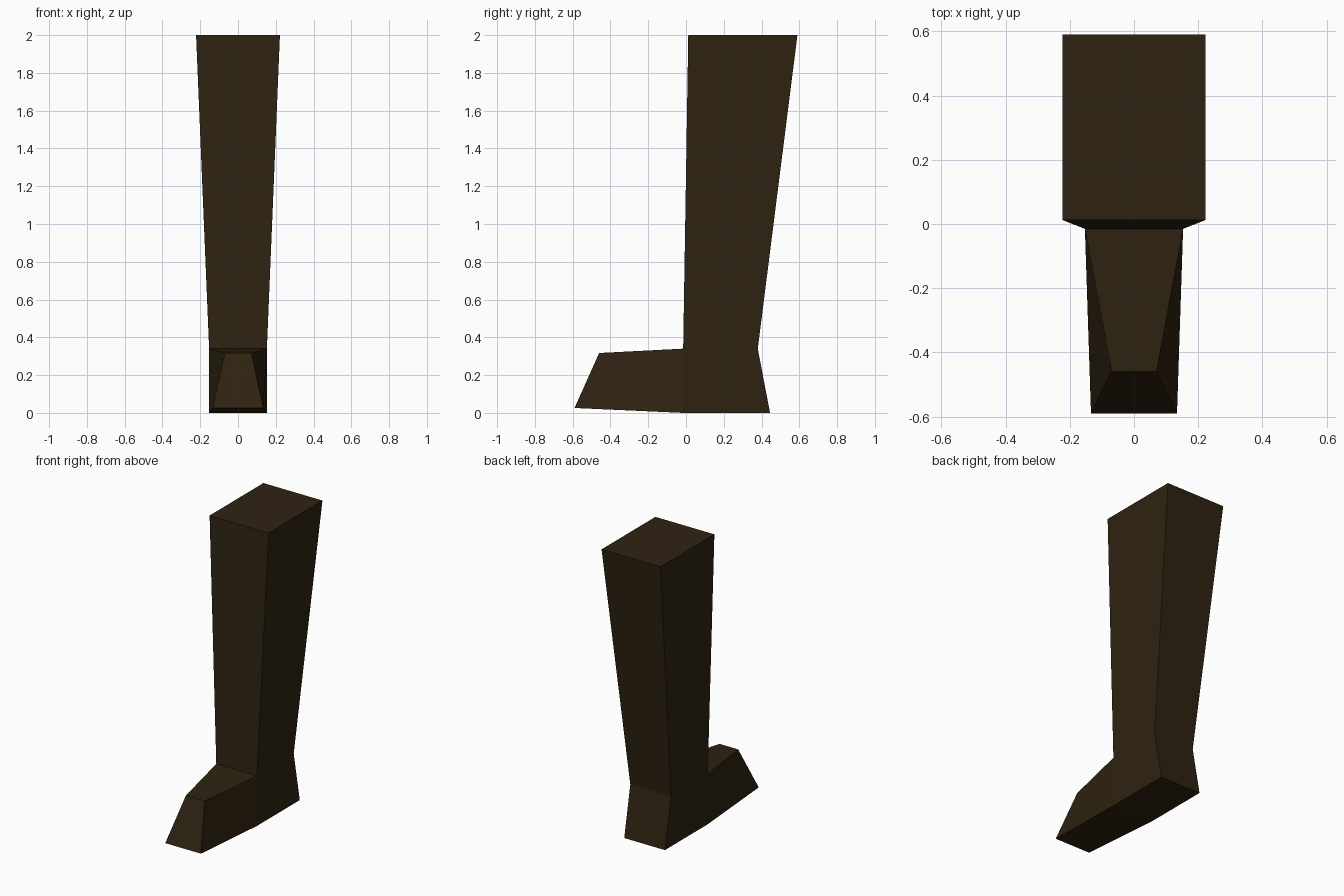
import bpy
import bmesh

cube = bpy.data.objects.get("Cube")
if cube:
    bpy.data.objects.remove(cube, do_unlink=True)

# Dark brown leather
leather = bpy.data.materials.new("dark_brown_leather")
leather.use_nodes = True
colour = (0.028, 0.0165, 0.0056, 1)
leather.diffuse_color = colour
bsdf = next(n for n in leather.node_tree.nodes if n.type == 'BSDF_PRINCIPLED')
bsdf.inputs["Base Color"].default_value = colour

bm = bmesh.new()


def ring(half_width, front, back, z):
    """Rectangular cross-section: front right, front left, back left, back right."""
    return [bm.verts.new((x, y, z)) for x, y in (
        (-half_width, front), (half_width, front),
        (half_width, back), (-half_width, back))]


# Heel, ankle and knee cross-sections
sections = [ring(0.153, -0.015, 0.445, 0.0),
            ring(0.153, -0.015, 0.38, 0.34),
            ring(0.222, 0.012, 0.59, 2.0)]
bm.faces.new(sections[0][::-1])
bm.faces.new(sections[-1])
for lower, upper in zip(sections, sections[1:]):
    for i in range(4):
        j = (i + 1) % 4
        bm.faces.new((lower[i], lower[j], upper[j], upper[i]))

# Foot: pull the front face below the ankle forward to a narrow toe
instep = next(f for f in bm.faces
              if set(f.verts) == set(sections[0][:2] + sections[1][:2]))
toe = bmesh.ops.extrude_discrete_faces(bm, faces=[instep])["faces"][0]
for v in toe.verts:
    side = 1 if v.co.x > 0 else -1
    if v.co.z > 0.1:
        v.co = (side * 0.07, -0.46, 0.317)
    else:
        v.co = (side * 0.134, -0.59, 0.026)

bmesh.ops.recalc_face_normals(bm, faces=bm.faces[:])
mesh = bpy.data.meshes.new("boot_leg")
bm.to_mesh(mesh)
bm.free()
mesh.materials.append(leather)
boot = bpy.data.objects.new("boot_leg", mesh)
bpy.context.collection.objects.link(boot)
